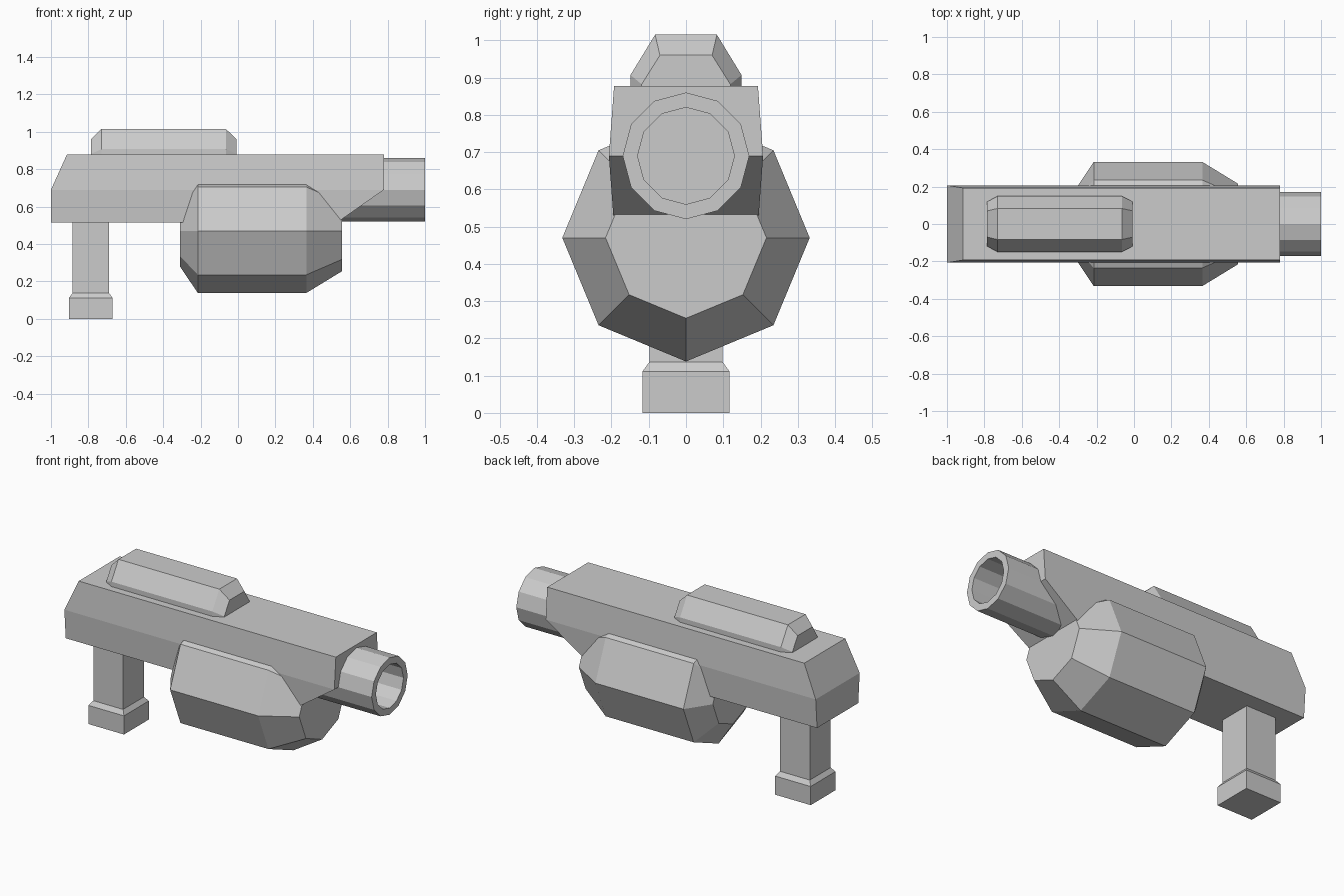
import bpy, bmesh, math

cube = bpy.data.objects.get("Cube")
if cube:
    bpy.data.objects.remove(cube, do_unlink=True)

grey = bpy.data.materials.new("light grey")
grey.use_nodes = True
COLOUR = (0.6, 0.6, 0.6, 1)
grey.diffuse_color = COLOUR
grey.node_tree.nodes["Principled BSDF"].inputs["Base Color"].default_value = COLOUR


def loft(name, rings):
    """Join a list of equal-length point rings into a capped, flat-shaded solid."""
    bm = bmesh.new()
    loops = [[bm.verts.new(p) for p in ring] for ring in rings]
    n = len(loops[0])
    for a, b in zip(loops, loops[1:]):
        for i in range(n):
            j = (i + 1) % n
            bm.faces.new((a[i], a[j], b[j], b[i]))
    bm.faces.new(loops[0][::-1])
    bm.faces.new(loops[-1])
    bmesh.ops.recalc_face_normals(bm, faces=bm.faces)
    mesh = bpy.data.meshes.new(name)
    bm.to_mesh(mesh)
    bm.free()
    mesh.materials.append(grey)
    obj = bpy.data.objects.new(name, mesh)
    bpy.context.collection.objects.link(obj)
    return obj


def rect(x0, x1, y, z):
    """Horizontal rectangle, symmetric in y."""
    return [(x0, -y, z), (x1, -y, z), (x1, y, z), (x0, y, z)]


def polygon(x, radius, z, sides):
    """Regular polygon facing along x, with a corner at the bottom."""
    angles = [2 * math.pi * i / sides for i in range(sides)]
    return [(x, radius * math.sin(a), z - radius * math.cos(a)) for a in angles]


def mirrored(x, half):
    """Cross-section facing along x from its +y half, listed top to bottom."""
    return [(x, y, z) for y, z in half] + [(x, -y, z) for y, z in reversed(half)]


# Main body: sloped rear top and undercut nose
loft("body", [rect(-1, 0.53, 0.194, 0.515),
              rect(-1, 0.78, 0.207, 0.69),
              rect(-0.915, 0.78, 0.193, 0.878)])

# Hollow barrel
loft("barrel", [polygon(x, r, 0.69, 12)
                for x, r in ((0.5, 0.17), (1, 0.17), (1, 0.13), (0.79, 0.13))])

# Octagonal drum under the body
loft("drum", [polygon(x, r, 0.47, 8)
              for x, r in ((-0.31, 0.19), (-0.215, 0.332), (0.365, 0.332), (0.555, 0.216))])

# Chamfered top housing
middle = [(0.083, 1.015), (0.149, 0.907), (0.149, 0.865)]
end = [(0.07, 0.96), (0.119, 0.882), (0.119, 0.865)]
loft("top_housing", [mirrored(x, half) for x, half in
                     ((-0.785, end), (-0.73, middle), (-0.065, middle), (-0.007, end))])

# Grip with a flared foot
loft("grip", [rect(-0.787 - w, -0.787 + w, w, z) for w, z in
              ((0.117, 0), (0.117, 0.111), (0.098, 0.137), (0.098, 0.53))])
